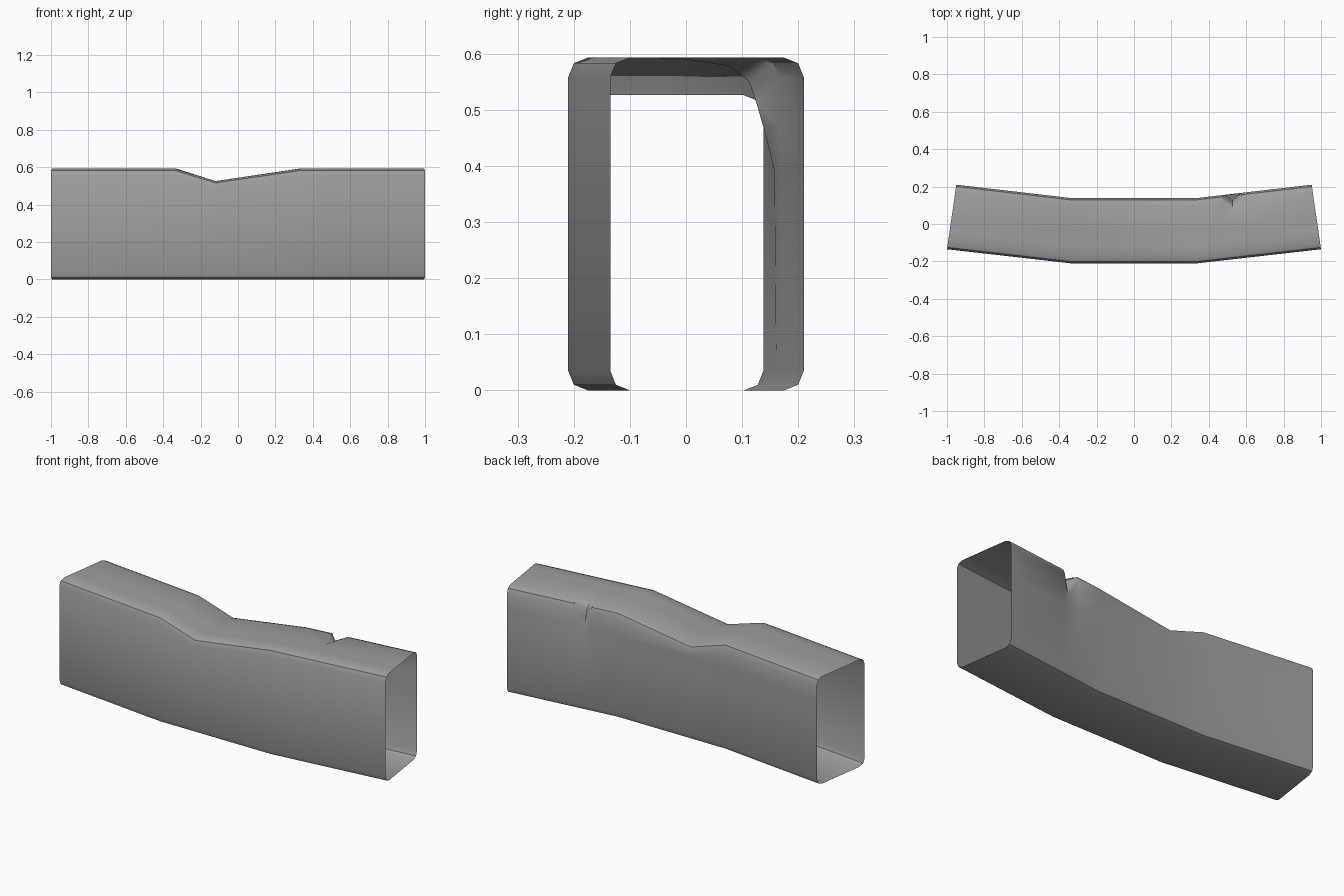
import bpy, bmesh, math

cube = bpy.data.objects.get("Cube")
if cube:
    bpy.data.objects.remove(cube, do_unlink=True)

H, R, C = 0.593, 0.035, 0.01   # height, corner radius, corner inset

# Cross-section: (side, inset from that side, height, notch inset, notch drop)
profile = [
    ("front", R, 0, 0, 0), ("front", C, C, 0, 0), ("front", 0, R, 0, 0),
    ("front", 0, H - R, 0, 0), ("front", C, H - C, 0, 0), ("front", R, H, 0, 0),
    ("front", 0.09, H, 0, 0), ("back", 0.17, H, 0, 0.002),
    ("back", R, H, 0.048, 0.015), ("back", C, H - C, 0.038, 0.033),
    ("back", 0, H - R, 0.036, 0.043), ("back", 0, 0.47, 0.023, 0),
    ("back", 0, 0.39, 0.003, 0), ("back", 0, R, 0, 0),
    ("back", C, C, 0, 0), ("back", R, 0, 0, 0),
]

# Stations along the length: (x at front wall, x at back wall, kind)
stations = [
    (-1, -0.95, ""), (-0.34, -0.33, ""), (-0.12, -0.12, "dip"), (0.34, 0.33, ""),
    (0.485, 0.475, ""), (0.535, 0.525, "notch"), (0.585, 0.575, ""), (1, 0.95, ""),
]
DIP = 0.067


def ring(bm, xf, xb, kind):
    """One bent cross-section, optionally dipped on top or notched at the back."""
    yf = -0.21 + 0.075 * max(0, (abs(xf) - 0.34) / 0.66)
    yb = 0.138 + 0.072 * max(0, (abs(xb) - 0.33) / 0.62)
    verts = []
    for side, inset, z, notch_in, notch_down in profile:
        if kind == "notch":
            inset, z = inset + notch_in, z - notch_down
        if kind == "dip" and z > 0.5:
            z -= DIP
        y = yf + inset if side == "front" else yb - inset
        t = (y - yf) / (yb - yf)
        verts.append(bm.verts.new((xf + (xb - xf) * t, y, z)))
    return verts


# Open bent tube
bm = bmesh.new()
rings = [ring(bm, *s) for s in stations]
n = len(profile)
for a, b in zip(rings, rings[1:]):
    for i in range(n):
        j = (i + 1) % n
        bm.faces.new((a[i], a[j], b[j], b[i]))
bmesh.ops.recalc_face_normals(bm, faces=bm.faces)
mesh = bpy.data.meshes.new("dented_tube")
bm.to_mesh(mesh)
bm.free()

# Plain grey metal
mat = bpy.data.materials.new("grey_metal")
mat.use_nodes = True
color = (0.35, 0.35, 0.35, 1)
mat.diffuse_color = color
mat.node_tree.nodes["Principled BSDF"].inputs["Base Color"].default_value = color
mesh.materials.append(mat)

tube = bpy.data.objects.new("dented_tube", mesh)
bpy.context.collection.objects.link(tube)
bpy.ops.object.select_all(action="DESELECT")
tube.select_set(True)
bpy.context.view_layer.objects.active = tube
bpy.ops.object.shade_smooth_by_angle(angle=math.radians(40))
